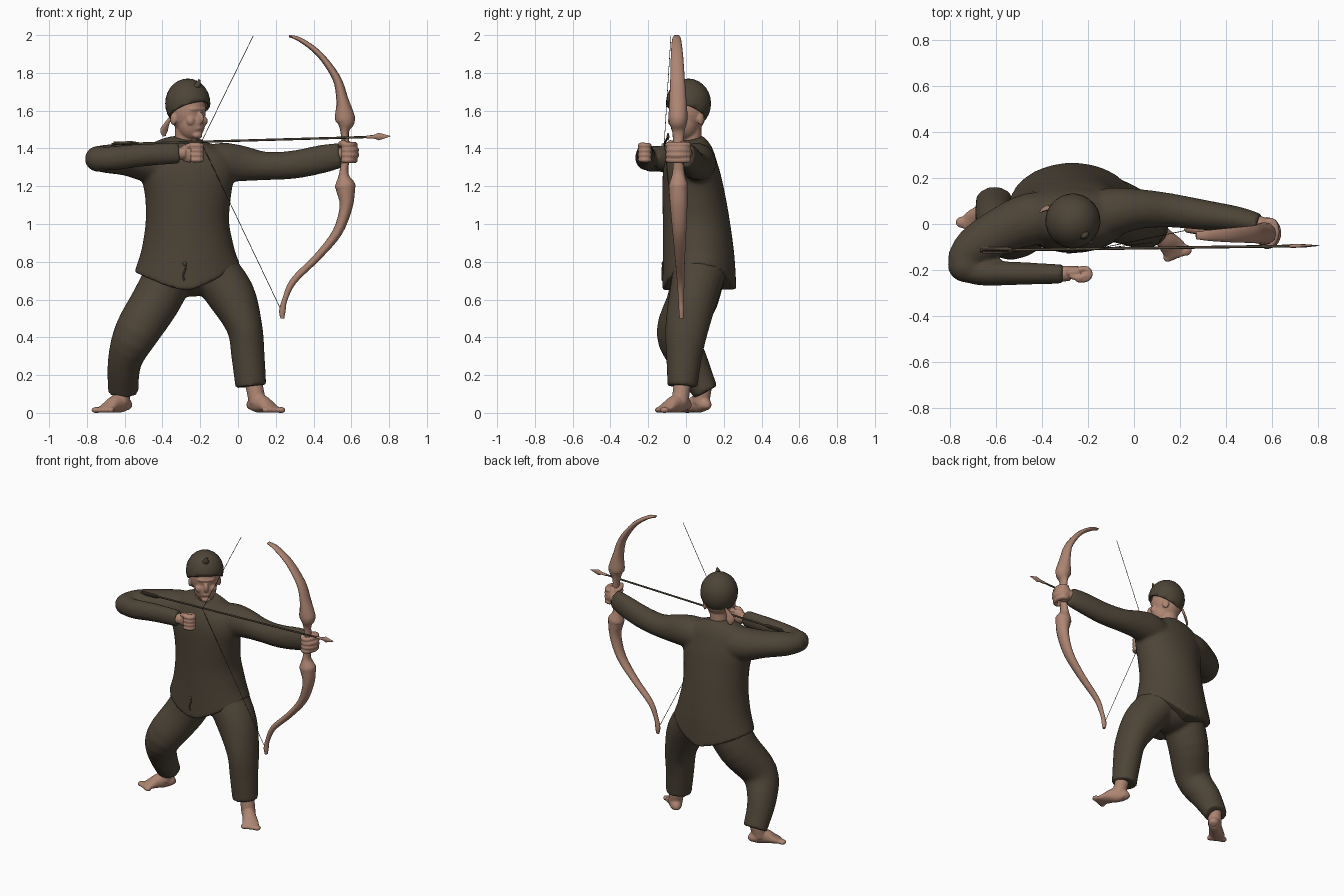
import bpy, bmesh, math
from mathutils import Matrix, Vector


def material(name, rgb):
    m = bpy.data.materials.new(name)
    m.diffuse_color = (*rgb, 1)
    return m


CLOTH = material("dark cloth", (0.075, 0.058, 0.038))
SKIN = material("skin and wood", (0.42, 0.235, 0.17))
X, Y, Z = Vector((1, 0, 0)), Vector((0, 1, 0)), Vector((0, 0, 1))


def spline(pts, steps):
    """Catmull-Rom through sections of any length."""
    out, n = [], len(pts)
    for i in range(n - 1):
        p = [pts[max(i - 1, 0)], pts[i], pts[i + 1], pts[min(i + 2, n - 1)]]
        for s in range(steps):
            t = s / steps
            out.append([0.5 * (2 * b + (c - a) * t + (2 * a - 5 * b + 4 * c - d) * t * t
                        + (3 * b - a - 3 * c + d) * t ** 3) for a, b, c, d in zip(*p)])
    return out + [list(pts[-1])]


def tube(bm, secs, ref=Z, sides=20, steps=4):
    """Loft elliptical sections (x, y, z, radius across, radius along ref)."""
    secs = spline(secs, steps)
    P = [Vector(s[:3]) for s in secs]
    rings = []
    for i, s in enumerate(secs):
        t = (P[min(i + 1, len(P) - 1)] - P[max(i - 1, 0)]).normalized()
        u = t.cross(ref).normalized()
        v = u.cross(t)
        rings.append([bm.verts.new(P[i] + u * s[3] * math.cos(a) + v * s[4] * math.sin(a))
                      for a in (math.tau * k / sides for k in range(sides))])
    for r, q in zip(rings, rings[1:]):
        for k in range(sides):
            bm.faces.new((r[k], r[(k + 1) % sides], q[(k + 1) % sides], q[k]))
    for ring, c in ((rings[0], P[0]), (rings[-1], P[-1])):
        mid = bm.verts.new(c)
        for k in range(sides):
            bm.faces.new((ring[k], ring[(k + 1) % sides], mid))


def rod(bm, pts, r, sides=8, ref=Z, steps=3):
    tube(bm, [(*p, r, r) for p in pts], ref, sides, steps)


def blob(bm, c, r):
    bmesh.ops.create_uvsphere(bm, u_segments=24, v_segments=14, radius=1,
                              matrix=Matrix.Translation(c) @ Matrix.Diagonal((*r, 1)))


def finish(bm, name, mat, voxel=0, smooth=4, angle=50):
    bmesh.ops.recalc_face_normals(bm, faces=bm.faces)
    me = bpy.data.meshes.new(name)
    bm.to_mesh(me)
    bm.free()
    ob = bpy.data.objects.new(name, me)
    bpy.context.collection.objects.link(ob)
    me.materials.append(mat)
    bpy.context.view_layer.objects.active = ob
    bpy.ops.object.select_all(action='DESELECT')
    ob.select_set(True)
    if voxel:
        for p in me.polygons:
            p.use_smooth = True
        m = ob.modifiers.new("merge", 'REMESH')
        m.mode, m.voxel_size, m.use_smooth_shade = 'VOXEL', voxel, True
        m = ob.modifiers.new("soften", 'SMOOTH')
        m.factor, m.iterations = 0.5, smooth
    else:
        bpy.ops.object.shade_smooth_by_angle(angle=math.radians(angle))
    return ob


# Shirt: torso with a curved hem, low at front and back
bm = bmesh.new()
tube(bm, [(-.268, .07, .65, .282, .197), (-.265, .067, .82, .255, .19), (-.268, .055, 1, .222, .178),
          (-.265, .04, 1.15, .228, .166), (-.265, .027, 1.28, .25, .15), (-.26, .025, 1.37, .23, .125),
          (-.255, .02, 1.42, .17, .1), (-.25, .015, 1.45, .075, .075)], Y, 40)
for v in bm.verts:
    if v.co.z < .85:
        u = (v.co.x + .265) / .28
        v.co.z += (.115 * abs(u) ** 1.4 + .025 * u) * (.85 - v.co.z) / .2
# Sleeves: outstretched bow arm, then bent draw arm
tube(bm, [(-.2, .03, 1.31, .11, .1), (-.08, .055, 1.325, .105, .105), (.02, .065, 1.32, .088, .095),
          (.15, .06, 1.307, .075, .075), (.3, .04, 1.315, .066, .075), (.45, .02, 1.345, .056, .075),
          (.545, .0, 1.365, .045, .066)])
tube(bm, [(-.3, .03, 1.31, .11, .1), (-.45, .02, 1.325, .115, .11), (-.59, -.035, 1.34, .1, .085),
          (-.7, -.105, 1.345, .088, .075), (-.765, -.175, 1.345, .06, .06)])
blob(bm, (-.735, -.178, 1.345), (.076, .076, .07))
tube(bm, [(-.76, -.19, 1.345, .055, .058), (-.66, -.213, 1.348, .055, .064),
          (-.5, -.215, 1.365, .05, .06), (-.31, -.218, 1.375, .042, .055)])
finish(bm, "shirt", CLOTH, .012, 4)

# Trousers: pelvis and two bent legs
bm = bmesh.new()
blob(bm, (-.25, .08, .74), (.2, .15, .125))
tube(bm, [(-.34, .07, .78, .13, .145), (-.43, .035, .6, .13, .135), (-.54, -.045, .42, .118, .112),
          (-.6, .02, .27, .09, .097), (-.608, .105, .11, .08, .068)], Y, 24)
tube(bm, [(-.15, .08, .78, .13, .145), (-.035, .04, .62, .127, .13), (.035, .005, .45, .095, .115),
          (.053, -.01, .3, .088, .095), (.068, -.018, .14, .082, .08)], Y, 24)
finish(bm, "trousers", CLOTH, .012, 3)


# Bare feet: ankle, sole and five toes
def foot(name, ankle, heel, toe):
    bm = bmesh.new()
    h, t = Vector(heel), Vector(toe)
    d = (t - h).normalized()
    side = d.cross(Z)
    if name == "front_foot":
        side = -side
    L = (t - h).length
    tube(bm, [(*(h + d * L * f + Z * b), a, b) for f, a, b in
              ((-.06, .015, .02), (.0, .034, .036), (.2, .04, .052), (.45, .044, .045),
               (.7, .052, .027), (.88, .05, .016))])
    rod(bm, [ankle, h + d * L * .22 + Z * .05], .046, 14, Y)
    for i in range(5):  # big toe on the inner side
        c = h + d * L * (.95 - .04 * i) + side * (.035 - .02 * i)
        blob(bm, c + Z * .015, (.021, .021, .015) if i else (.025, .025, .016))
    finish(bm, name, SKIN, .006, 3)


foot("rear_foot", (-.605, .1, .18), (-.59, .105, 0), (-.735, -.025, 0))
foot("front_foot", (.075, -.015, .2), (.075, .0, 0), (.208, -.145, 0))

# Hands with curled fingers
bm = bmesh.new()
rod(bm, [(.5, .01, 1.365), (.56, -.005, 1.375)], .036, 14)
blob(bm, (.58, -.015, 1.38), (.043, .045, .06))
for i in range(4):
    z, k = 1.338 + i * .027, (.0, .008, .008, .0)[i]
    rod(bm, [(.575, .01, z), (.605, .008, z), (.618 + k, -.035, z), (.603 + k, -.08, z),
             (.575, -.094, z), (.555, -.075, z)], .0165)
rod(bm, [(.55, -.02, 1.41), (.545, -.06, 1.425), (.565, -.09, 1.43)], .016)
finish(bm, "bow_hand", SKIN, .005, 3)

bm = bmesh.new()
rod(bm, [(-.34, -.218, 1.375), (-.28, -.215, 1.375)], .034, 14)
blob(bm, (-.26, -.21, 1.376), (.05, .028, .051))
for i in range(4):
    z = 1.34 + i * .025
    rod(bm, [(-.24, -.198, z), (-.205, -.197, z), (-.193, -.22, z), (-.21, -.24, z),
             (-.25, -.24, z)], .0145)
rod(bm, [(-.275, -.225, 1.41), (-.24, -.235, 1.42), (-.205, -.222, 1.42)], .0135)
finish(bm, "draw_hand", SKIN, .005, 3)

# Head parts are built facing -y, then turned toward the target
TURN = Matrix.Translation((-.266, .013, 1.6)) @ Matrix.Rotation(math.radians(40), 4, 'Z')


def turned(bm, name, mat, **kw):
    bmesh.ops.transform(bm, matrix=TURN, verts=bm.verts)
    return finish(bm, name, mat, **kw)


bm = bmesh.new()
blob(bm, (0, 0, .005), (.094, .1, .13))
blob(bm, (0, -.028, -.068), (.073, .076, .09))
blob(bm, (0, -.105, -.04), (.014, .022, .032))
blob(bm, (0, -.083, .008), (.056, .022, .014))
blob(bm, (0, -.094, -.092), (.027, .012, .012))
blob(bm, (0, -.08, -.13), (.03, .022, .02))
for s in (-1, 1):
    blob(bm, (s * .042, -.078, -.055), (.026, .02, .026))
    blob(bm, (s * .092, .01, -.045), (.012, .022, .032))
rod(bm, [(0, .015, -.2), (0, .01, -.06)], .06, 18, Y)
turned(bm, "head", SKIN, voxel=.006, smooth=3)

# Head wrap, cut on a slant, with a front point and a tied tail
bm = bmesh.new()
blob(bm, (0, 0, .038), (.12, .12, .132))
bmesh.ops.bisect_plane(bm, geom=bm.verts[:] + bm.edges[:] + bm.faces[:], plane_co=(0, 0, -.012),
                       plane_no=(0, .5, 1), clear_inner=True)
cap = turned(bm, "head_wrap", CLOTH)
m = cap.modifiers.new("thickness", 'SOLIDIFY')
m.thickness = .014
bm = bmesh.new()
tube(bm, [(0, -.05, .11, .04, .03), (0, -.082, .135, .02, .016), (.005, -.09, .166, .004, .004)], Y, 12)
turned(bm, "wrap_point", CLOTH)
bm = bmesh.new()
tube(bm, [(-.03, .1, -.03, .006, .008), (-.05, .113, -.07, .016, .008),
          (-.062, .122, -.105, .026, .007), (-.058, .124, -.135, .01, .004)], Y, 10)
turned(bm, "wrap_tail", SKIN)

# Recurve bow: limbs swell to a step beside the slim grip
bm = bmesh.new()
tube(bm, [(.27, -.05, 1.995, .006, .016), (.33, -.05, 1.975, .012, .024), (.43, -.048, 1.9, .016, .032),
          (.52, -.045, 1.775, .022, .038), (.552, -.043, 1.66, .032, .045), (.565, -.042, 1.57, .052, .05),
          (.57, -.042, 1.535, .046, .046), (.565, -.04, 1.485, .022, .032), (.572, -.04, 1.38, .022, .026),
          (.56, -.04, 1.27, .024, .032), (.566, -.04, 1.21, .052, .05), (.57, -.04, 1.18, .05, .05),
          (.572, -.038, 1.09, .034, .045), (.525, -.035, .955, .026, .036),
          (.42, -.032, .825, .02, .027), (.295, -.028, .7, .018, .02), (.248, -.026, .6, .014, .015),
          (.235, -.024, .54, .017, .014), (.235, -.024, .5, .01, .01)], Y, 12)
finish(bm, "bow", SKIN, angle=60)

# Bowstring pulled to the draw hand
for name, end in (("upper_string", (.08, -.08, 1.995)), ("lower_string", (.235, -.026, .53))):
    bm = bmesh.new()
    rod(bm, [(-.195, -.115, 1.432), end], .0017, 6, Y, 1)
    finish(bm, name, CLOTH)

# Arrow: shaft, fletching and flat point
bm = bmesh.new()
rod(bm, [(-.67, -.115, 1.422), (.735, -.095, 1.462)], .006, 8, Z, 1)
for a, b in ((.002, .014), (.014, .002)):
    tube(bm, [(-.66, -.115, 1.422, a, b), (-.56, -.113, 1.425, a, b), (-.5, -.112, 1.427, .002, .002)], Z, 8, 1)
finish(bm, "arrow", CLOTH)
bm = bmesh.new()
tube(bm, [(.68, -.096, 1.46, .008, .008), (.72, -.095, 1.462, .008, .01), (.745, -.095, 1.463, .007, .02),
          (.808, -.094, 1.465, .001, .001)], Z, 8, 1)
finish(bm, "arrow_point", SKIN)

# Small cord tie on the front of the shirt
bm = bmesh.new()
rod(bm, [(-.283, -.122, .8), (-.276, -.124, .77), (-.29, -.125, .73), (-.283, -.124, .7)], .0045, 8, X)
blob(bm, (-.283, -.123, .79), (.01, .006, .01))
finish(bm, "shirt_tie", CLOTH)
